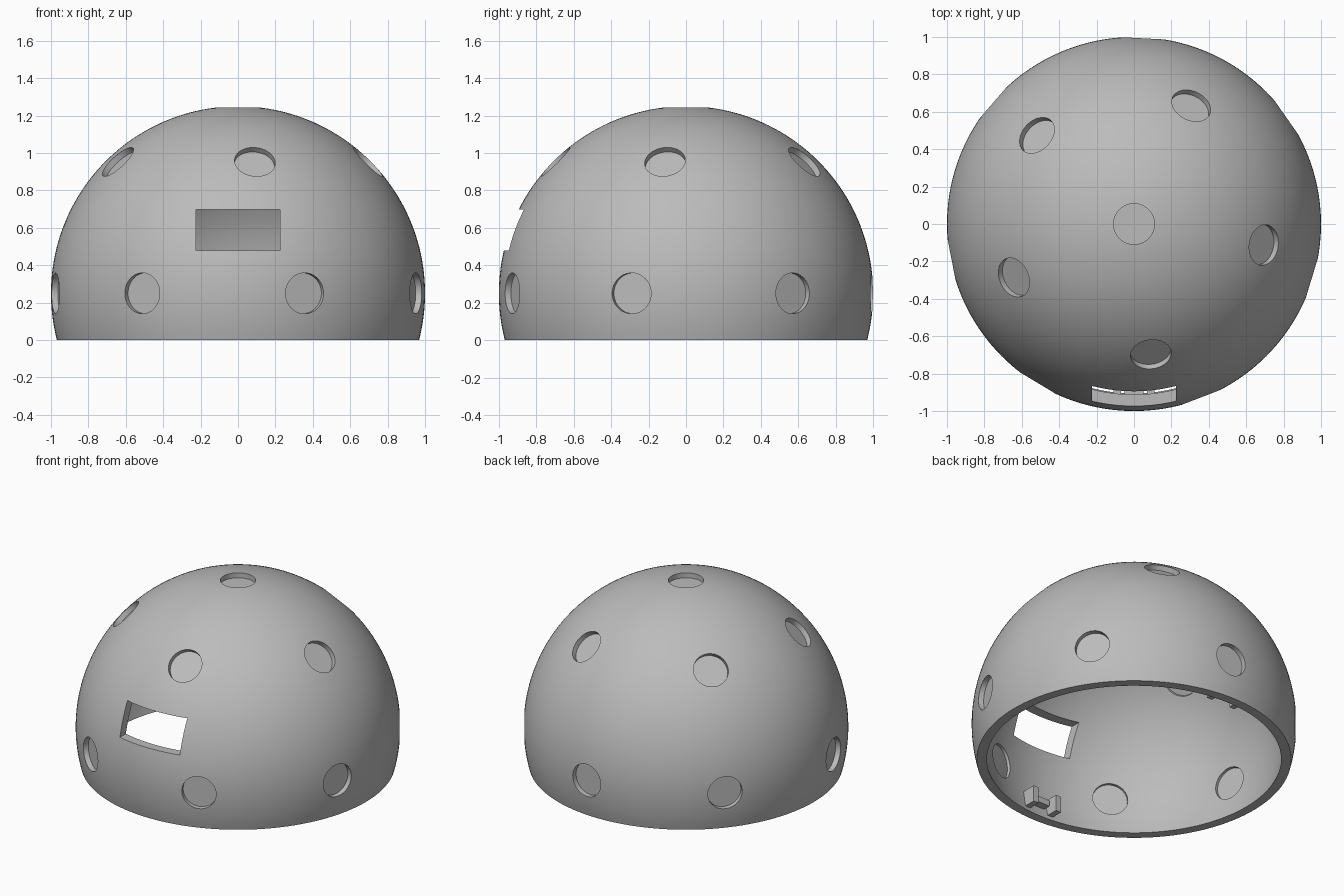
import bpy, bmesh, math
from mathutils import Matrix, Vector

if "Cube" in bpy.data.objects:
    bpy.data.objects.remove(bpy.data.objects["Cube"])

CENTRE = Vector((0, 0, 0.25))
OUTER, INNER = 1.0, 0.94
HOLE_R = 0.109

grey = bpy.data.materials.new("mid grey")
grey.use_nodes = True
colour = (0.5, 0.5, 0.5, 1)
grey.diffuse_color = colour
grey.node_tree.nodes["Principled BSDF"].inputs["Base Color"].default_value = colour


def make_object(name, bm):
    bmesh.ops.recalc_face_normals(bm, faces=bm.faces)
    mesh = bpy.data.meshes.new(name)
    bm.to_mesh(mesh)
    bm.free()
    mesh.materials.append(grey)
    obj = bpy.data.objects.new(name, mesh)
    bpy.context.collection.objects.link(obj)
    return obj


def smooth(obj):
    bpy.ops.object.select_all(action='DESELECT')
    obj.select_set(True)
    bpy.context.view_layer.objects.active = obj
    bpy.ops.object.shade_smooth_by_angle(angle=math.radians(30))


def add_box(bm, low, high):
    low, high = Vector(low), Vector(high)
    size = Matrix.Diagonal((*(high - low), 1))
    bmesh.ops.create_cube(bm, size=1, matrix=Matrix.Translation((low + high) / 2) @ size)


def add_radial_cylinder(bm, direction, near, far, radius):
    turn = direction.to_track_quat('Z', 'Y').to_matrix().to_4x4()
    place = Matrix.Translation(CENTRE + direction * (near + far) / 2)
    bmesh.ops.create_cone(bm, cap_ends=True, segments=48, radius1=radius,
                          radius2=radius, depth=far - near, matrix=place @ turn)


def radial(azimuth, elevation):
    a, e = math.radians(azimuth), math.radians(elevation)
    return Vector((math.cos(a) * math.cos(e), math.sin(a) * math.cos(e), math.sin(e)))


# Port directions: lower ring, upper ring and crown
ports = [radial(239 + 52 * k, 0) for k in range(7)]
ports += [radial(204 + 73.4 * k, 45) for k in range(5)]
ports.append(Vector((0, 0, 1)))


# Hollow dome, open at the bottom
def arc(radius, steps=56):
    start = -math.asin(CENTRE.z / radius)
    angles = [start + (math.pi / 2 - start) * i / steps for i in range(steps + 1)]
    return [(radius * math.cos(a), 0, CENTRE.z + radius * math.sin(a)) for a in angles]


bm = bmesh.new()
outer_pts = [bm.verts.new(p) for p in arc(OUTER)]
inner_pts = [bm.verts.new(p) for p in arc(INNER)]
edges = [bm.edges.new((outer_pts[0], inner_pts[0]))]
for line in (outer_pts, inner_pts):
    edges += [bm.edges.new(pair) for pair in zip(line, line[1:])]
bmesh.ops.spin(bm, geom=outer_pts + inner_pts + edges, cent=(0, 0, 0), axis=(0, 0, 1),
               angle=math.tau, steps=128, use_duplicate=False)
bmesh.ops.remove_doubles(bm, verts=bm.verts, dist=0.0005)
dome = make_object("dome_shell", bm)

# Cutter for the round ports and the front window
bm = bmesh.new()
for d in ports:
    add_radial_cylinder(bm, d, 0.86, 1.08, HOLE_R)
add_box(bm, (-0.225, -1.1, 0.478), (0.225, -0.7, 0.697))
cutter = make_object("opening_cutter", bm)
cutter.hide_render = True

cut = dome.modifiers.new("openings", 'BOOLEAN')
cut.operation = 'DIFFERENCE'
cut.solver = 'EXACT'
cut.object = cutter
bpy.context.view_layer.objects.active = dome
bpy.ops.object.modifier_apply(modifier=cut.name)
bpy.data.objects.remove(cutter)
smooth(dome)

# Thin recessed discs closing the ports
bm = bmesh.new()
for d in ports:
    add_radial_cylinder(bm, d, 0.952, 0.96, HOLE_R + 0.001)
smooth(make_object("port_discs", bm))

# Inner clips at the front and back: two prongs with a small catch between
for name, side in (("front_clip", -1), ("back_clip", 1)):
    bm = bmesh.new()
    for x in (-0.09, 0.09):
        add_box(bm, (x - 0.02, 0.83, 0.03), (x + 0.02, 0.94, 0.14))
    add_box(bm, (-0.05, 0.87, 0.07), (0.05, 0.94, 0.11))
    bmesh.ops.scale(bm, vec=(1, side, 1), verts=bm.verts)
    make_object(name, bm)
